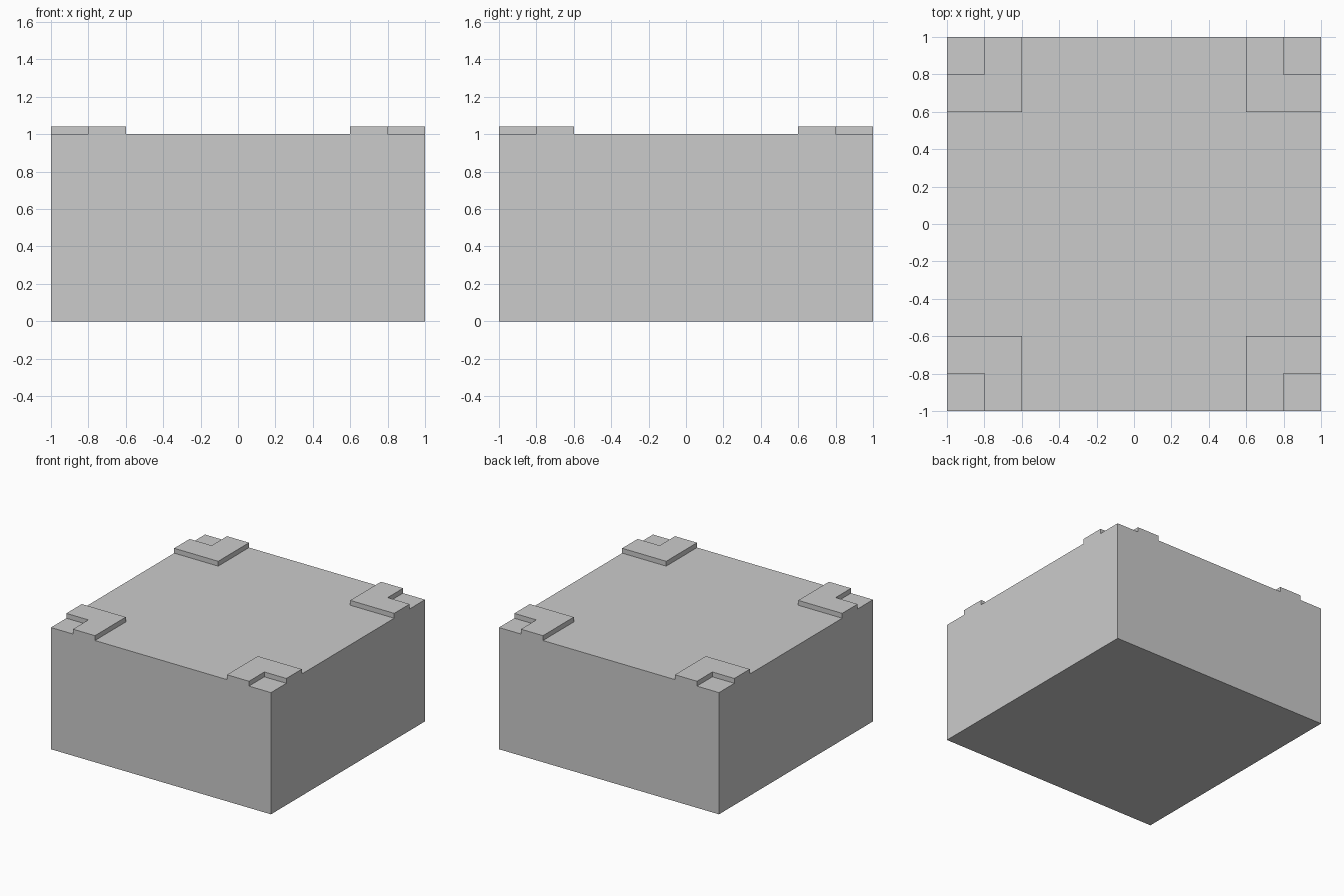
import bpy
import bmesh
from mathutils import Vector

if "Cube" in bpy.data.objects:
    bpy.data.objects.remove(bpy.data.objects["Cube"])

HALF, HEIGHT, PAD_RISE = 1.0, 1.0, 0.04
NOTCH, PAD = 0.8, 0.6  # inner limits of corner notch and corner pad

bm = bmesh.new()

# Solid block
bmesh.ops.create_cube(bm, size=1.0)
for v in bm.verts:
    v.co = Vector((v.co.x * 2 * HALF, v.co.y * 2 * HALF, (v.co.z + 0.5) * HEIGHT))

# Cut lines that outline the corner pads and notches
for axis in (Vector((1, 0, 0)), Vector((0, 1, 0))):
    for pos in (-NOTCH, -PAD, PAD, NOTCH):
        bmesh.ops.bisect_plane(bm, geom=bm.verts[:] + bm.edges[:] + bm.faces[:],
                               plane_co=axis * pos, plane_no=axis)


def in_pad(face):
    c = face.calc_center_median()
    x, y = abs(c.x), abs(c.y)
    return (c.z > HEIGHT - 0.001 and min(x, y) > PAD
            and not (x > NOTCH and y > NOTCH))


# Raised L-shaped corner pads
pads = [f for f in bm.faces if in_pad(f)]
raised = bmesh.ops.extrude_face_region(bm, geom=pads)["geom"]
bmesh.ops.translate(bm, vec=(0, 0, PAD_RISE),
                    verts=[g for g in raised if isinstance(g, bmesh.types.BMVert)])

# Merge coplanar faces back into clean flat sides
bmesh.ops.dissolve_limit(bm, angle_limit=0.01, verts=bm.verts[:], edges=bm.edges[:])
bmesh.ops.recalc_face_normals(bm, faces=bm.faces[:])

mesh = bpy.data.meshes.new("block_with_corner_pads")
bm.to_mesh(mesh)
bm.free()
block = bpy.data.objects.new("block_with_corner_pads", mesh)
bpy.context.collection.objects.link(block)
